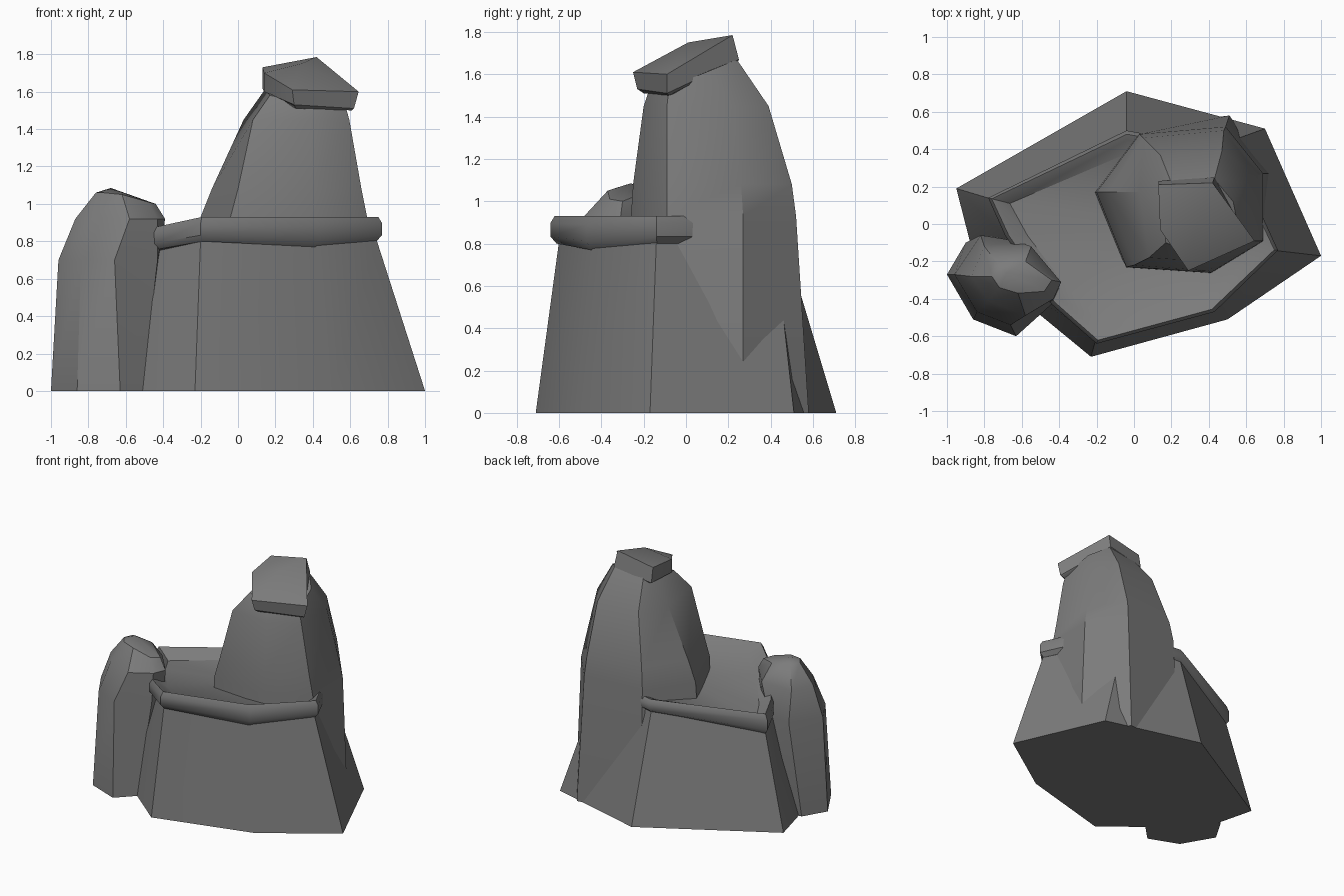
import bpy, bmesh, math
from mathutils import Vector

if "Cube" in bpy.data.objects:
    bpy.data.objects.remove(bpy.data.objects["Cube"])

stone = bpy.data.materials.new("grey stone")
stone.diffuse_color = (0.2, 0.2, 0.2, 1)
stone.use_nodes = True
stone.node_tree.nodes["Principled BSDF"].inputs["Base Color"].default_value = stone.diffuse_color


def loft(name, rings, top=None, angle=32):
    """Skin a stack of matching rings; close with caps or a fan to a top point."""
    bm = bmesh.new()
    vr = [[bm.verts.new(p) for p in r] for r in rings]
    n = len(vr[0])
    bm.faces.new(vr[0][::-1])
    for a, b in zip(vr, vr[1:]):
        for i in range(n):
            j = (i + 1) % n
            bm.faces.new((a[i], a[j], b[j], b[i]))
    if top:
        t = bm.verts.new(top)
        for i in range(n):
            bm.faces.new((vr[-1][i], vr[-1][(i + 1) % n], t))
    else:
        bm.faces.new(vr[-1])
    bmesh.ops.recalc_face_normals(bm, faces=bm.faces)
    me = bpy.data.meshes.new(name)
    bm.to_mesh(me)
    bm.free()
    ob = bpy.data.objects.new(name, me)
    bpy.context.collection.objects.link(ob)
    me.materials.append(stone)
    bpy.ops.object.select_all(action='DESELECT')
    ob.select_set(True)
    bpy.context.view_layer.objects.active = ob
    bpy.ops.object.shade_smooth_by_angle(angle=math.radians(angle))
    return ob


def flat(pts, z):
    return [(x, y, z) for x, y in pts]


def inset(pts, d, z):
    """Pull a ring towards its middle by d, with a height for each point."""
    c = sum((Vector(p) for p in pts), Vector((0, 0))) / len(pts)
    out = []
    for p, h in zip(pts, z):
        v = Vector(p) - c
        v = c + v * (1 - d / v.length)
        out.append((v.x, v.y, h))
    return out


# Broad base boulder
loft("base_rock", [
    flat([(-.95, .19), (-.85, -.2), (-.23, -.71), (.5, -.51), (1, -.17), (.7, .51), (-.04, .71)], 0),
    [(-.75, .13, .72), (-.65, -.1, .74), (-.2, -.6, .81), (.42, -.44, .8),
     (.74, -.14, .81), (.45, .42, .81), (-.04, .47, .8)],
])

# Ledge slab with a thin raised rim and a dished top
ledge = [(-.78, .14), (-.69, -.06), (-.44, -.43), (-.2, -.64), (.43, -.47),
         (.77, -.14), (.66, .1), (.4, .42), (-.04, .5)]
low = [.67, .69, .76, .80, .77, .80, .80, .80, .78]
high = [.83, .84, .88, .93, .93, .93, .93, .90, .88]
mix = lambda t: [a + (b - a) * t for a, b in zip(low, high)]
loft("ledge_slab", [
    inset(ledge, .03, low), inset(ledge, 0, mix(.25)), inset(ledge, 0, mix(.75)),
    inset(ledge, .02, high), inset(ledge, .05, mix(.9)),
    inset(ledge, .12, mix(.55)),
], top=(.05, 0, .84), angle=40)

# Tall tapering boulder
loft("tall_rock", [
    flat([(-.26, .17), (-.04, -.25), (.43, -.28), (.71, -.09), (.73, .27), (.51, .58), (.02, .52)], 0),
    flat([(-.2, .17), (-.04, -.23), (.41, -.26), (.69, -.09), (.69, .27), (.49, .52), (.03, .48)], .93),
    flat([(-.14, .17), (0, -.22), (.4, -.25), (.66, -.09), (.66, .26), (.48, .5), (.05, .46)], 1.08),
    flat([(.03, .17), (.08, -.18), (.38, -.2), (.595, -.09), (.59, .22), (.47, .39), (.14, .37)], 1.45),
    [(.15, .13, 1.62), (.17, -.1, 1.58), (.36, -.17, 1.54), (.57, -.08, 1.54),
     (.53, .12, 1.62), (.43, .24, 1.67), (.2, .22, 1.66)],
], angle=36)

# Tilted cap stone
loft("cap_stone", [
    [(.18, .2, 1.6), (.18, -.02, 1.58), (.31, -.2, 1.51), (.61, -.08, 1.5), (.42, .23, 1.66)],
    [(.13, .23, 1.62), (.14, -.03, 1.6), (.3, -.23, 1.53), (.62, -.09, 1.51), (.43, .25, 1.67)],
    [(.13, .21, 1.73), (.14, -.03, 1.7), (.29, -.25, 1.61), (.645, -.09, 1.6), (.42, .22, 1.785)],
], top=(.34, .01, 1.75), angle=40)

# Small leaning boulder at the left
loft("small_rock", [
    flat([(-1, -.27), (-.86, -.51), (-.63, -.6), (-.51, -.48), (-.52, -.3), (-.66, -.08), (-.9, -.1)], 0),
    flat([(-.96, -.27), (-.84, -.47), (-.66, -.54), (-.43, -.42), (-.42, -.29), (-.63, -.09), (-.82, -.06)], .7),
    flat([(-.87, -.28), (-.78, -.41), (-.58, -.49), (-.43, -.4), (-.39, -.31), (-.55, -.12), (-.8, -.12)], .92),
    [(-.76, -.28, 1.06), (-.72, -.34, 1.06), (-.62, -.37, 1.05), (-.48, -.36, 1.01),
     (-.44, -.3, 1.0), (-.58, -.2, 1.04), (-.73, -.21, 1.06)],
], top=(-.68, -.26, 1.085), angle=34)
